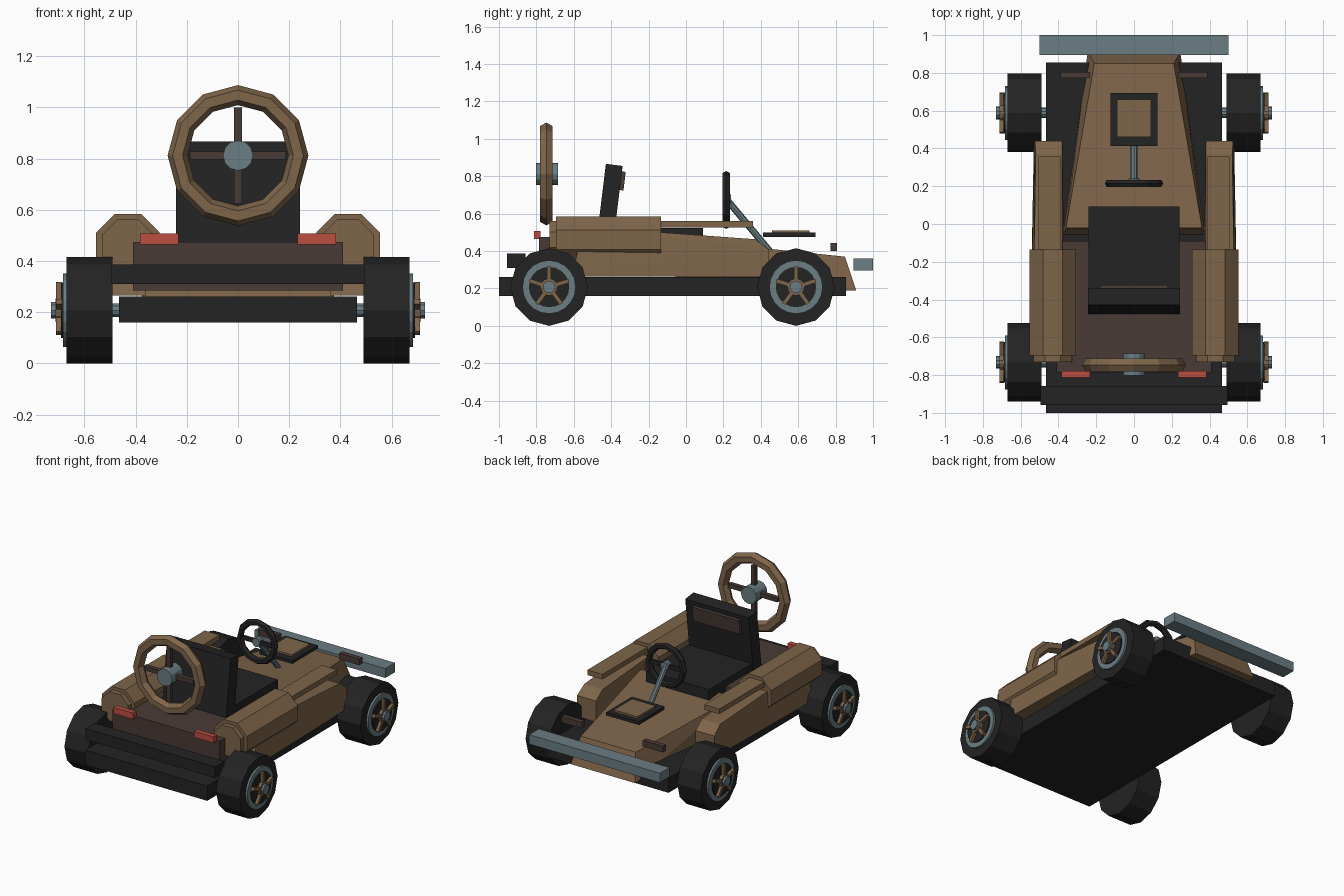
import bpy, bmesh, math
from mathutils import Matrix, Vector

if "Cube" in bpy.data.objects:
    bpy.data.objects.remove(bpy.data.objects["Cube"])


def material(name, rgb):
    m = bpy.data.materials.new(name)
    m.diffuse_color = (*rgb, 1)
    m.use_nodes = True
    m.node_tree.nodes["Principled BSDF"].inputs["Base Color"].default_value = m.diffuse_color
    return m


TAN = material("tan bodywork", (0.21, 0.13, 0.068))
BLACK = material("black rubber", (0.017, 0.017, 0.017))
STEEL = material("blue grey steel", (0.145, 0.205, 0.23))
BROWN = material("dark brown", (0.066, 0.043, 0.037))
RED = material("red lamp", (0.5, 0.075, 0.055))


def finish(name, bm, mat):
    bmesh.ops.recalc_face_normals(bm, faces=bm.faces[:])
    me = bpy.data.meshes.new(name)
    bm.to_mesh(me)
    bm.free()
    me.materials.append(mat)
    ob = bpy.data.objects.new(name, me)
    bpy.context.collection.objects.link(ob)
    return ob


def block(name, x, y, z, mat, rot=None):
    """Box from (min, max) ranges, optionally turned about its centre."""
    bm = bmesh.new()
    bmesh.ops.create_cube(bm, size=1)
    size = [r[1] - r[0] for r in (x, y, z)]
    mid = Vector([(r[0] + r[1]) / 2 for r in (x, y, z)])
    bm.transform(Matrix.Translation(mid) @ (rot or Matrix()) @ Matrix.Diagonal((*size, 1)))
    return finish(name, bm, mat)


def hull(name, pts, mat):
    """Simple convex solid around a few corner points."""
    bm = bmesh.new()
    for p in pts:
        bm.verts.new(p)
    bmesh.ops.convex_hull(bm, input=bm.verts[:])
    bmesh.ops.dissolve_limit(bm, angle_limit=0.01, verts=bm.verts[:], edges=bm.edges[:])
    return finish(name, bm, mat)


def rod(name, a, b, r, n, mat, turn=0.0):
    """Cylinder with n sides between two points."""
    a, b = Vector(a), Vector(b)
    bm = bmesh.new()
    bmesh.ops.create_cone(bm, cap_ends=True, segments=n, radius1=r, radius2=r, depth=(b - a).length)
    q = Vector((0, 0, 1)).rotation_difference(b - a).to_matrix().to_4x4()
    bm.transform(Matrix.Translation((a + b) / 2) @ q @ Matrix.Rotation(turn, 4, 'Z'))
    return finish(name, bm, mat)


def ring(name, c, major, minor, n, k, mat):
    """Low-poly ring standing in the xz plane."""
    bm = bmesh.new()
    loops = []
    for i in range(n):
        a = 2 * math.pi * i / n
        loop = []
        for j in range(k):
            t = 2 * math.pi * j / k
            r = major + minor * math.cos(t)
            loop.append(bm.verts.new((c[0] + r * math.sin(a), c[1] + minor * math.sin(t), c[2] + r * math.cos(a))))
        loops.append(loop)
    for i in range(n):
        p, q = loops[i], loops[(i + 1) % n]
        for j in range(k):
            bm.faces.new((p[j], q[j], q[(j + 1) % k], p[(j + 1) % k]))
    return finish(name, bm, mat)


# Chassis, deck and bumpers
block("chassis_floor", (-.465, .465), (-1, .855), (.16, .262), BLACK)
block("tail_deck", (-.41, .41), (-.785, -.09), (.285, .475), BROWN)
block("tail_bumper", (-.495, .495), (-.957, -.857), (.31, .387), BLACK)
block("nose_bumper", (-.5, .5), (.895, 1), (.295, .36), STEEL)

# Tapered hood
hull("hood", [(s * x, y, z) for s in (-1, 1) for x, y, z in
              ((.21, .85, .37), (.245, .91, .19), (.36, -.02, .46), (.38, -.07, .19))], TAN)

# Hood plate
block("hood_plate", (-.125, .125), (.413, .693), (.476, .498), BLACK)
block("hood_plate_inset", (-.09, .09), (.46, .66), (.497, .511), TAN)

for s, side in ((-1, "left"), (1, "right")):
    def span(a, b):
        return (min(s * a, s * b), max(s * a, s * b))

    # Side pod, plank and eight-sided barrel
    hull(side + "_side_pod", [(s * x, y, z) for x, y, z in (
        (.38, -.55, .53), (.535, -.55, .53), (.38, .37, .463), (.52, .37, .463),
        (.38, .44, .41), (.525, .44, .41),
        (.36, -.61, .265), (.55, -.61, .265), (.38, .44, .265), (.53, .44, .265))], TAN)
    block(side + "_plank", span(.39, .505), (-.35, .357), (.525, .56), TAN)
    rod(side + "_barrel", (s * .43, -.695, .46), (s * .43, -.135, .46), .134, 8, TAN, math.pi / 8)
    rod(side + "_barrel_cap", (s * .43, -.73, .46), (s * .43, -.68, .46), .11, 8, TAN, math.pi / 8)

    # Lamps
    block(side + "_tail_lamp", span(.233, .383), (-.812, -.778), (.465, .508), RED)
    block(side + "_nose_lamp", span(.233, .388), (.772, .806), (.4, .442), BROWN)

    # Wheels
    for cy, end in ((-.732, "tail"), (.588, "nose")):
        n = side + "_" + end
        cz = .2075
        for part, x0, x1, r, sides, mat in (
                ("tyre", .49, .67, .2075, 12, BLACK), ("rim", .66, .684, .143, 20, STEEL),
                ("rim_well", .68, .692, .108, 20, BLACK), ("hub_ring", .685, .713, .046, 12, TAN),
                ("hub_cap", .69, .73, .034, 10, STEEL)):
            rod(f"{n}_{part}", (s * x0, cy, cz), (s * x1, cy, cz), r, sides, mat)
        for i in range(5):
            a = 2 * math.pi * i / 5
            d = Vector((0, math.sin(a), math.cos(a))) * .075
            c = Vector((s * .7, cy, cz)) + d
            block(f"{n}_wheel_spoke_{i + 1}", (c.x - .011, c.x + .011), (c.y - .011, c.y + .011),
                  (c.z - .036, c.z + .036), TAN, Matrix.Rotation(-a, 4, 'X'))

# Axles
for cy, end in ((-.732, "tail"), (.588, "nose")):
    rod(end + "_axle", (-.5, cy, .2075), (.5, cy, .2075), .028, 10, STEEL)

# Seat
lean = Matrix.Rotation(math.radians(7), 4, 'X')
lean = Matrix.Rotation(math.radians(-7), 4, 'X')
block("seat_base", (-.24, .24), (-.4, .092), (.4, .522), BLACK)
block("seat_back", (-.243, .243), (-.453, -.363), (.462, .862), BLACK, lean)
block("seat_back_pad", (-.18, .18), (-.438, -.328), (.73, .83), BROWN, lean)

# Large upright ring with cross spokes and hub
ring("upright_ring", (0, -.747, .812), .236, .039, 12, 6, TAN)
block("upright_ring_post", (-.015, .015), (-.76, -.73), (.625, 1.0), BROWN)
block("upright_ring_bar", (-.188, .188), (-.76, -.73), (.797, .827), BROWN)
rod("upright_ring_hub", (0, -.803, .812), (0, -.685, .812), .059, 12, STEEL)

# Steering wheel and column
ring("steering_wheel", (0, .215, .673), .133, .022, 12, 6, BLACK)
block("steering_bar", (-.125, .125), (.205, .225), (.66, .686), BLACK)
rod("steering_hub", (0, .195, .673), (0, .24, .673), .03, 10, STEEL)
rod("steering_column", (0, .222, .67), (0, .46, .385), .018, 8, STEEL)
